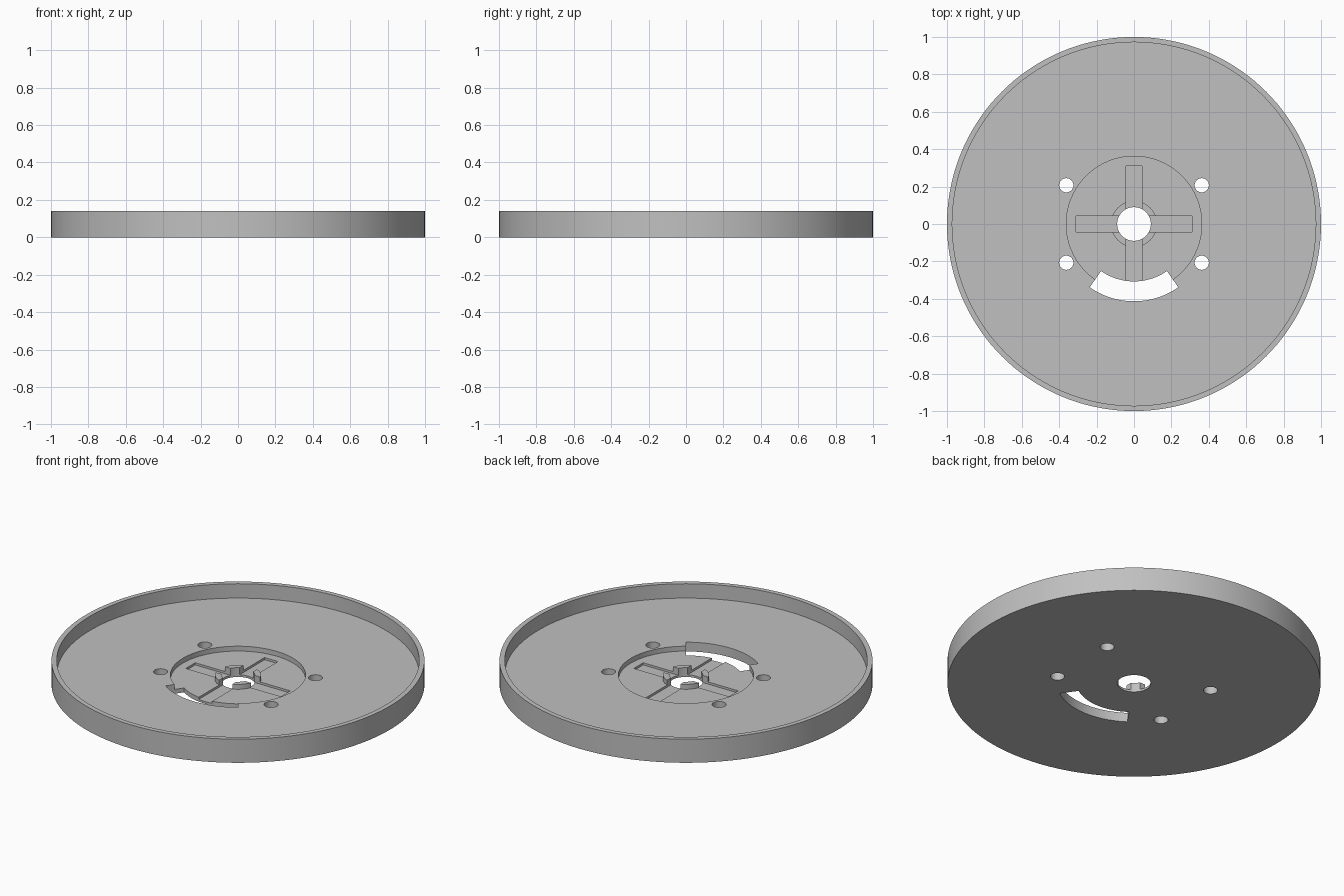
import bpy, bmesh, math
from mathutils import Matrix

if "Cube" in bpy.data.objects:
    bpy.data.objects.remove(bpy.data.objects["Cube"])

SEGMENTS = 144
HEIGHT, FLOOR, RECESS, SLOT = 0.14, 0.055, 0.026, 0.013
BORE, HUB = 0.09, 0.123

grey = bpy.data.materials.new("plain grey")
grey.use_nodes = True
colour = (0.53, 0.53, 0.53, 1)
grey.diffuse_color = colour
grey.node_tree.nodes["Principled BSDF"].inputs["Base Color"].default_value = colour


def make_object(name, bm):
    bmesh.ops.recalc_face_normals(bm, faces=bm.faces)
    mesh = bpy.data.meshes.new(name)
    bm.to_mesh(mesh)
    bm.free()
    obj = bpy.data.objects.new(name, mesh)
    bpy.context.collection.objects.link(obj)
    mesh.materials.append(grey)
    return obj


def ring(name, profile, start=0, sweep=math.tau, steps=SEGMENTS):
    """Turn a closed (radius, z) profile around the z axis."""
    bm = bmesh.new()
    full = sweep >= math.tau
    rows = []
    for i in range(steps if full else steps + 1):
        a = start + sweep * i / steps
        rows.append([bm.verts.new((r * math.cos(a), r * math.sin(a), z))
                     for r, z in profile])
    n = len(profile)
    for i in range(steps):
        a, b = rows[i], rows[(i + 1) % len(rows)]
        for j in range(n):
            k = (j + 1) % n
            bm.faces.new((a[j], b[j], b[k], a[k]))
    if not full:
        bm.faces.new(rows[0])
        bm.faces.new(rows[-1])
    return make_object(name, bm)


def cut(target, cutter):
    """Subtract the cutter from the target, then discard it."""
    cutter.hide_render = True
    mod = target.modifiers.new("cut", 'BOOLEAN')
    mod.operation = 'DIFFERENCE'
    mod.solver = 'EXACT'
    mod.object = cutter
    bpy.context.view_layer.update()
    graph = bpy.context.evaluated_depsgraph_get()
    mesh = bpy.data.meshes.new_from_object(target.evaluated_get(graph))
    target.modifiers.clear()
    target.data = mesh
    bpy.data.objects.remove(cutter)


# Dished plate: rim, floor, round recess and central hub in one turned profile
plate = ring("dished_plate", [
    (BORE, 0), (1, 0), (1, HEIGHT), (0.972, HEIGHT), (0.972, FLOOR),
    (0.362, FLOOR), (0.362, RECESS), (HUB, RECESS), (HUB, FLOOR), (BORE, FLOOR)])

# Cross-shaped key slots, splitting the hub into four
for size in ((0.622, 0.088), (0.088, 0.622)):
    bm = bmesh.new()
    bmesh.ops.create_cube(bm, size=1, matrix=Matrix.Translation((0, 0, SLOT + 0.1))
                          @ Matrix.Diagonal((*size, 0.2, 1)))
    cut(plate, make_object("key_slot_cutter", bm))

# Four screw holes
for x in (-0.362, 0.362):
    for y in (-0.207, 0.207):
        bm = bmesh.new()
        bmesh.ops.create_cone(bm, cap_ends=True, segments=32, radius1=0.038,
                              radius2=0.038, depth=0.4,
                              matrix=Matrix.Translation((x, y, 0)))
        cut(plate, make_object("screw_hole_cutter", bm))

# Curved window through the front of the plate
half = math.radians(35)
cut(plate, ring("curved_window_cutter",
                [(0.307, -0.1), (0.413, -0.1), (0.413, 0.1), (0.307, 0.1)],
                -math.pi / 2 - half, 2 * half, 32))

# Smooth round walls with crisp edges
bpy.ops.object.select_all(action='DESELECT')
plate.select_set(True)
bpy.context.view_layer.objects.active = plate
bpy.ops.object.shade_smooth_by_angle(angle=math.radians(30))
